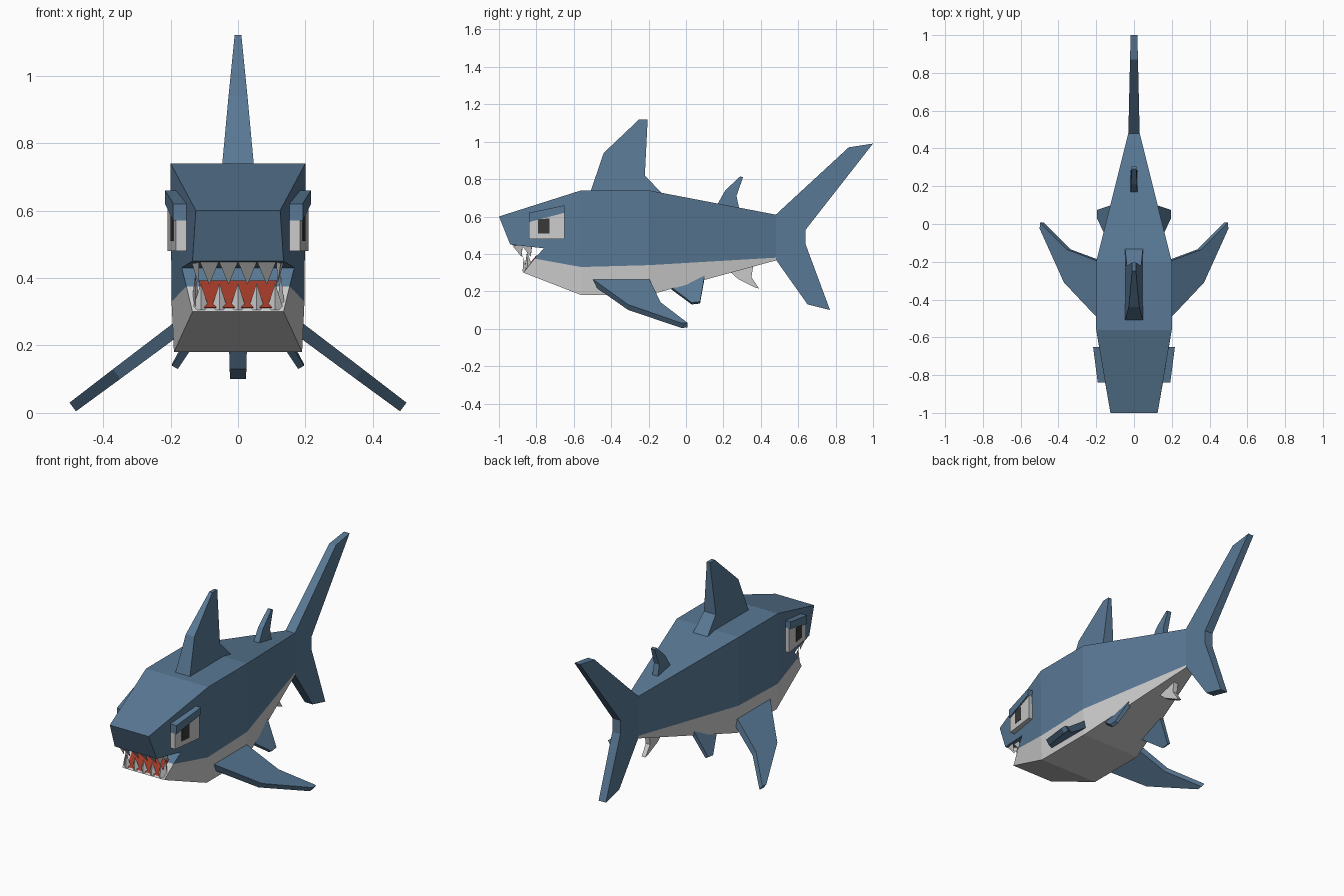
import bpy, bmesh
from mathutils import Vector

if "Cube" in bpy.data.objects:
    bpy.data.objects.remove(bpy.data.objects["Cube"])


def material(name, rgb):
    m = bpy.data.materials.new(name)
    m.diffuse_color = (*rgb, 1)
    m.use_nodes = True
    m.node_tree.nodes["Principled BSDF"].inputs["Base Color"].default_value = m.diffuse_color
    return m


BLUE = material("slate_blue", (0.10, 0.19, 0.30))
RED = material("mouth_red", (0.35, 0.04, 0.02))
DARK = material("pupil_dark", (0.04, 0.04, 0.04))


def finish(name, bm, mat, mirror):
    bmesh.ops.recalc_face_normals(bm, faces=bm.faces)
    me = bpy.data.meshes.new(name)
    bm.to_mesh(me)
    bm.free()
    ob = bpy.data.objects.new(name, me)
    bpy.context.collection.objects.link(ob)
    if mat:
        me.materials.append(mat)
    if mirror:
        ob.modifiers.new("mirror", 'MIRROR').use_mirror_merge = False
    return ob


def slab(name, pts, mat=None, normal=(1, 0, 0), polys=None, skip=(), mirror=False):
    """Outline of (x, y, z, half thickness) points, thickened along the normal.
    polys splits the side into faces; rim edges in skip stay open."""
    bm = bmesh.new()
    n = Vector(normal).normalized()
    a = [bm.verts.new(Vector(p[:3]) + n * p[3]) for p in pts]
    b = [bm.verts.new(Vector(p[:3]) - n * p[3]) for p in pts]
    polys = polys or [list(range(len(pts)))]
    edges = [(f[i], f[(i + 1) % len(f)]) for f in polys for i in range(len(f))]
    for f in polys:
        bm.faces.new([a[i] for i in f])
        bm.faces.new([b[i] for i in reversed(f)])
    for i, j in edges:
        if (j, i) not in edges and (i, j) not in skip:
            bm.faces.new((a[j], a[i], b[i], b[j]))
    return finish(name, bm, mat, mirror)


def centre(pts):
    return [(0, *p) for p in pts]


# Upper body: points are (y, z, half width)
slab("upper_body", centre([
    (-1, .60, .125), (-.94, .45, .135), (-.76, .43, .167), (-.81, .375, .153),
    (-.56, .33, .197), (-.56, .74, .20), (-.20, .34, .197), (-.20, .74, .20),
    (.48, .38, .03), (.48, .61, .03)]), BLUE,
    polys=[[0, 1, 2, 5], [2, 3, 4, 5], [5, 4, 6, 7], [7, 6, 8, 9]],
    skip=[(3, 4), (4, 6), (6, 8)])

# Belly and lower jaw
slab("belly", centre([
    (-.81, .375, .153), (-.87, .30, .135), (-.56, .18, .19), (-.56, .33, .197),
    (-.20, .18, .19), (-.20, .34, .197), (.48, .365, .03), (.48, .38, .03)]),
    polys=[[0, 1, 2, 3], [3, 2, 4, 5], [5, 4, 6, 7]],
    skip=[(3, 0), (5, 3), (7, 5)])

# Red mouth lining
slab("mouth_lining", centre([
    (-.868, .312, .108), (-.845, .308, .108), (-.77, .385, .115), (-.80, .392, .115)]), RED)

# Centre line fins
slab("dorsal_fin", centre([
    (-.51, .735, .047), (-.44, .94, .028), (-.25, 1.12, .01), (-.205, 1.12, .01),
    (-.22, .82, .038), (-.13, .725, .047)]), BLUE,
    polys=[[0, 1, 4, 5], [1, 2, 3, 4]])
slab("rear_dorsal_fin", centre([
    (.165, .66, .018), (.21, .74, .016), (.29, .815, .012), (.305, .81, .012),
    (.27, .71, .017), (.285, .64, .018)]), BLUE,
    polys=[[0, 1, 4, 5], [1, 2, 3, 4]])
slab("anal_fin", centre([
    (.23, .31, .016), (.28, .265, .015), (.37, .22, .012), (.39, .215, .012),
    (.35, .275, .014), (.36, .34, .016)]),
    polys=[[0, 1, 4, 5], [1, 2, 3, 4]])
slab("tail_fin", centre([
    (.48, .61, .03), (.87, .97, .021), (1.0, .99, .018), (.64, .53, .026),
    (.64, .45, .026), (.77, .10, .023), (.65, .13, .025), (.48, .37, .03)]), BLUE,
    polys=[[0, 1, 2, 3], [0, 3, 4, 7], [7, 4, 5, 6]])

# Paired fins: drooping blades defined by (x, y, half thickness) on a sloped plane
pectoral = [(.17, -.51, .02), (.36, -.31, .018), (.49, -.025, .016),
            (.488, .008, .016), (.345, -.135, .018), (.17, -.20, .02)]
slab("pectoral_fins", [(x, y, .235 - .75 * (x - .2), t) for x, y, t in pectoral], BLUE,
     normal=(.6, 0, .8), polys=[[0, 1, 4, 5], [1, 2, 3, 4]], mirror=True)
slab("pelvic_fins", [(.12, -.11, .24, .012), (.187, .03, .135, .01),
                     (.187, .075, .14, .01), (.11, .10, .28, .012)], BLUE,
     normal=(.85, 0, .5), mirror=True)


# Eyes follow the taper of the head
def eye_part(name, yz, half, mat=None, shift=0):
    slab(name, [(.167 + shift + .13 * (y + .84), y, z, half) for y, z in yz], mat, mirror=True)


eye_part("eyes", [(-.84, .48), (-.65, .48), (-.65, .62), (-.84, .57)], .017)
eye_part("brows", [(-.84, .57), (-.65, .62), (-.65, .66), (-.84, .62)], .02, BLUE, .005)
eye_part("pupils", [(-.79, .51), (-.73, .51), (-.73, .59), (-.79, .585)], .019, DARK)


# Teeth: three-sided spikes from base centre to tip
def teeth(name, spikes, width):
    bm = bmesh.new()
    for base, tip, along in spikes:
        base, tip, along = Vector(base), Vector(tip), Vector(along).normalized()
        out = along.cross(tip - base).normalized()
        ring = [bm.verts.new(base + along * sx * width / 2 + out * sy * .012)
                for sx, sy in ((-1, -.5), (1, -.5), (0, 1))]
        top = bm.verts.new(tip)
        bm.faces.new(ring)
        for i in range(3):
            bm.faces.new((ring[i], ring[(i + 1) % 3], top))
    finish(name, bm, None, False)


upper = [((x, -.915, .45), (x, -.87, .38), (1, 0, 0)) for x in (-.085, -.028, .028, .085)]
lower = [((x, -.862, .306), (x, -.868, .385), (1, 0, 0)) for x in (-.11, -.055, 0, .055, .11)]
for s in (-1, 1):
    upper += [((s * .125, y, .445), (s * .118, y + .02, .385), (s * .15, 1, 0)) for y in (-.90, -.85)]
    lower += [((s * .125, -.845, .33), (s * .127, -.85, .41), (s * .2, 1, .8))]
teeth("upper_teeth", upper, .055)
teeth("lower_teeth", lower, .05)
